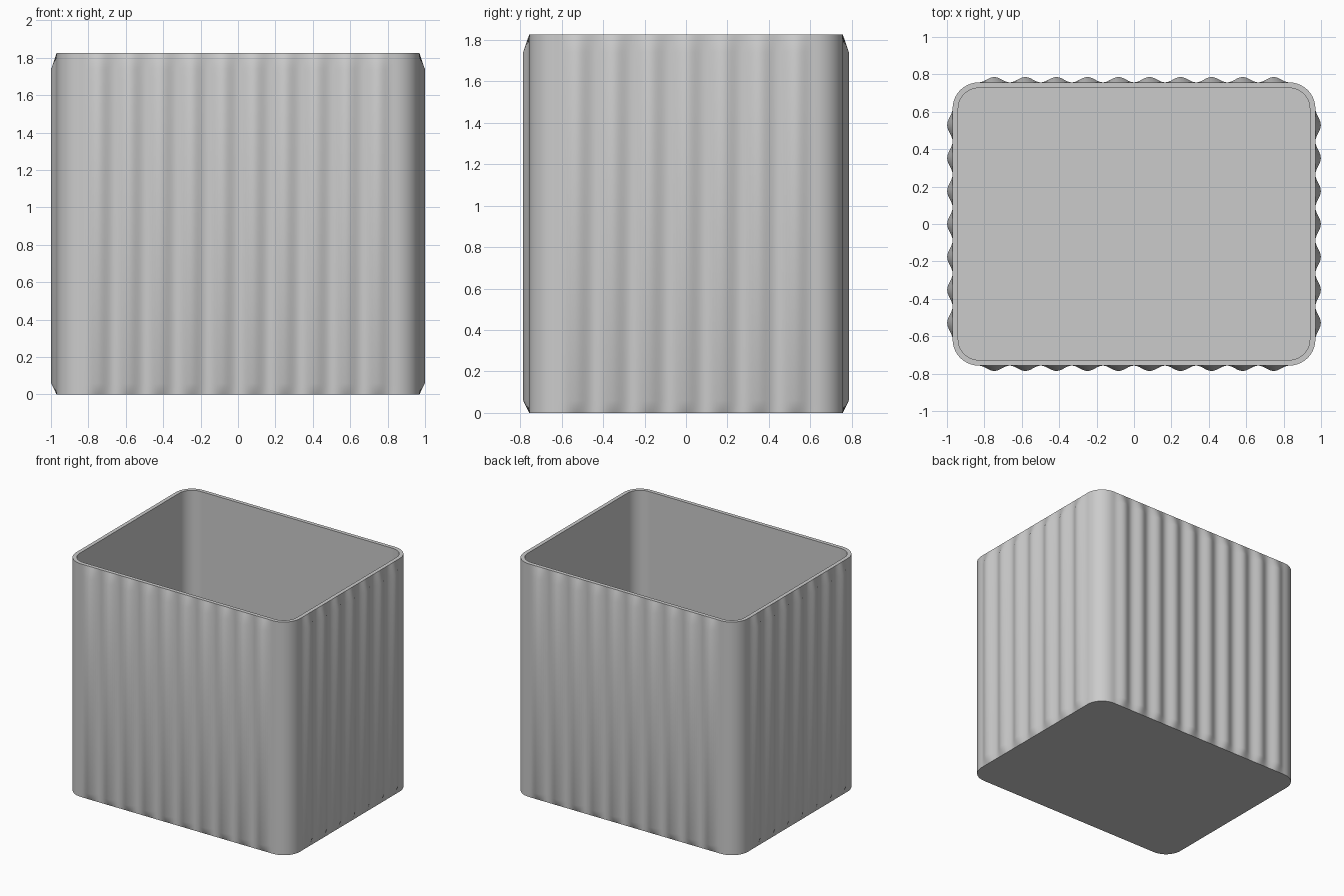
import bpy, bmesh, math
from mathutils import Vector

cube = bpy.data.objects.get("Cube")
if cube:
    bpy.data.objects.remove(cube, do_unlink=True)

HALF_X, HALF_Y, HEIGHT = 0.97, 0.757, 1.825
RADIUS, WALL, RIB = 0.14, 0.03, 0.029
RIBS_X, RIBS_Y, STEPS, ARC = 10, 7, 12, 10

grey = bpy.data.materials.new("plain grey")
grey.use_nodes = True
colour = (0.6, 0.6, 0.6, 1)
grey.diffuse_color = colour
grey.node_tree.nodes["Principled BSDF"].inputs["Base Color"].default_value = colour


def outline():
    """Rounded rectangle as (position, outward direction, rib height)."""
    points = []
    cx, cy = HALF_X - RADIUS, HALF_Y - RADIUS
    corners = [Vector(c) for c in ((cx, -cy, 0), (cx, cy, 0), (-cx, cy, 0), (-cx, -cy, 0))]
    for side in range(4):
        start, end = corners[side], corners[(side + 1) % 4]
        ribs = RIBS_X if side % 2 else RIBS_Y
        angle = side * math.pi / 2
        out = Vector((math.cos(angle), math.sin(angle), 0))
        # Corrugated straight run
        for i in range(ribs * STEPS + 1):
            wave = (1 - math.cos(2 * math.pi * i / STEPS)) / 2
            points.append((start.lerp(end, i / (ribs * STEPS)) + out * RADIUS, out, wave))
        # Plain round corner
        for i in range(1, ARC):
            a = angle + math.pi / 2 * i / ARC
            out = Vector((math.cos(a), math.sin(a), 0))
            points.append((end + out * RADIUS, out, 0))
    return points


bm = bmesh.new()
path = outline()


def ring(z, rib=0, inset=0):
    return [bm.verts.new(p + n * (w * rib - inset) + Vector((0, 0, z))) for p, n, w in path]


# Outer wall with ribs fading at both ends, then rim and inner wall
rings = [ring(0), ring(0.06, RIB), ring(HEIGHT - 0.085, RIB), ring(HEIGHT),
         ring(HEIGHT, inset=WALL), ring(WALL, inset=WALL)]
for low, high in zip(rings, rings[1:]):
    for i in range(len(path)):
        j = (i + 1) % len(path)
        bm.faces.new((low[i], low[j], high[j], high[i]))

# Underside and inner floor
bm.faces.new(rings[0][::-1])
bm.faces.new(rings[-1])

mesh = bpy.data.meshes.new("ribbed_bin")
bm.to_mesh(mesh)
bm.free()
mesh.materials.append(grey)
bin_body = bpy.data.objects.new("ribbed_bin", mesh)
bpy.context.collection.objects.link(bin_body)

bpy.context.view_layer.objects.active = bin_body
bin_body.select_set(True)
bpy.ops.object.shade_smooth_by_angle(angle=math.radians(40))
